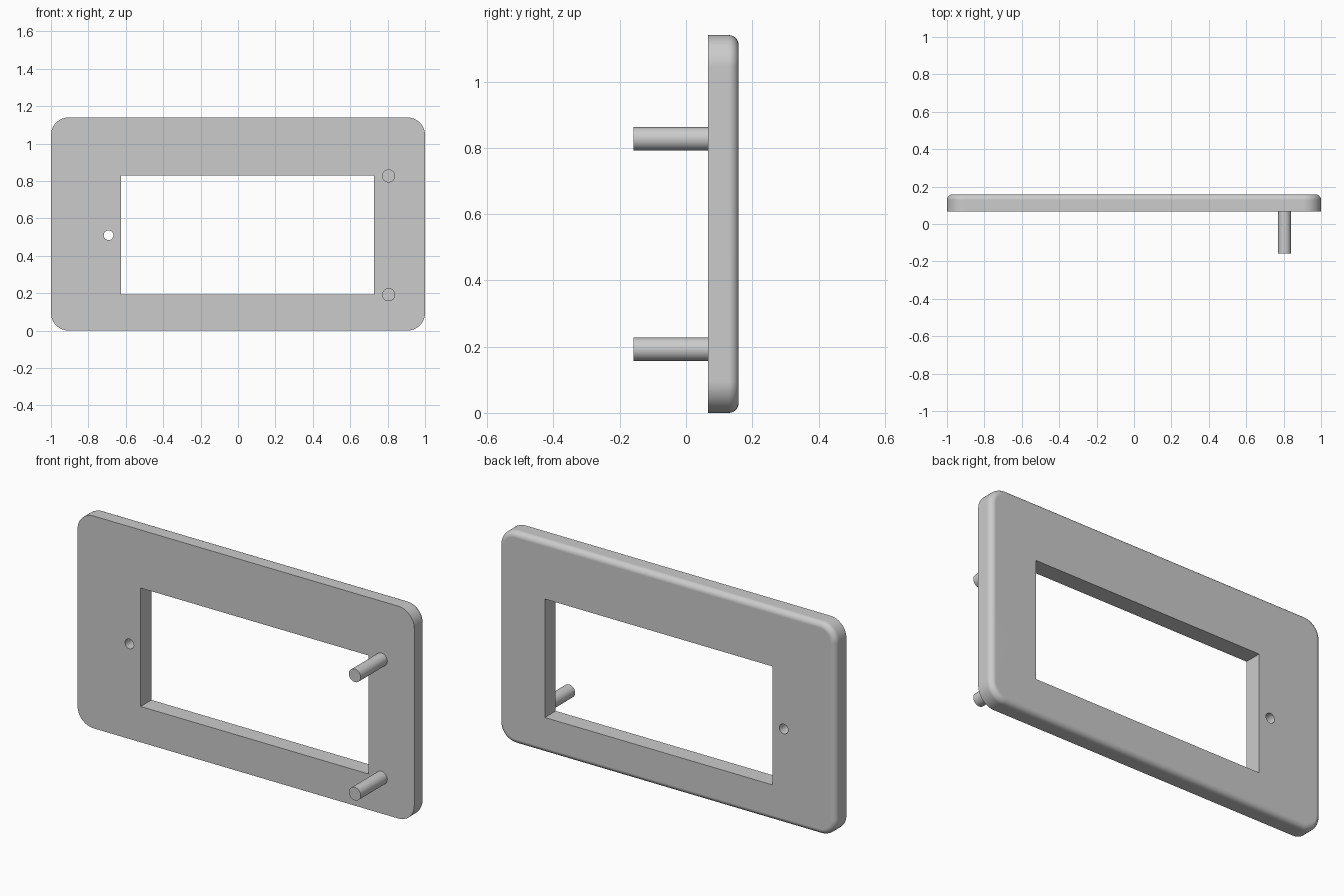
import bpy
import bmesh
from math import sin, cos, pi, radians
from mathutils import Matrix

cube = bpy.data.objects.get("Cube")
if cube:
    bpy.data.objects.remove(cube, do_unlink=True)

WIDTH, HEIGHT = 2.0, 1.14
FRONT, BACK = 0.067, 0.159
CORNER, FILLET = 0.095, 0.03

grey = bpy.data.materials.new("plain_grey")
grey.use_nodes = True
colour = (0.6, 0.6, 0.6, 1)
grey.diffuse_color = colour
grey.node_tree.nodes["Principled BSDF"].inputs["Base Color"].default_value = colour


def add_object(name, bm):
    bmesh.ops.recalc_face_normals(bm, faces=bm.faces)
    mesh = bpy.data.meshes.new(name)
    bm.to_mesh(mesh)
    bm.free()
    mesh.materials.append(grey)
    obj = bpy.data.objects.new(name, mesh)
    bpy.context.collection.objects.link(obj)
    return obj


def cylinder(name, x, z, radius, y0, y1, segments=32):
    bm = bmesh.new()
    place = Matrix.Translation((x, (y0 + y1) / 2, z)) @ Matrix.Rotation(pi / 2, 4, 'X')
    bmesh.ops.create_cone(bm, cap_ends=True, segments=segments, radius1=radius,
                          radius2=radius, depth=y1 - y0, matrix=place)
    return add_object(name, bm)


def box(name, x0, x1, y0, y1, z0, z1):
    bm = bmesh.new()
    place = Matrix.Translation(((x0 + x1) / 2, (y0 + y1) / 2, (z0 + z1) / 2))
    bmesh.ops.create_cube(bm, size=1, matrix=place @ Matrix.Diagonal((x1 - x0, y1 - y0, z1 - z0, 1)))
    return add_object(name, bm)


def rounded_ring(bm, inset, y, steps=12):
    """Rounded rectangle outline, shrunk evenly by inset."""
    ring = []
    for quarter, (sx, sz) in enumerate([(1, 1), (-1, 1), (-1, -1), (1, -1)]):
        cx = sx * (WIDTH / 2 - CORNER)
        cz = HEIGHT / 2 + sz * (HEIGHT / 2 - CORNER)
        for i in range(steps + 1):
            a = (quarter + i / steps) * pi / 2
            r = CORNER - inset
            ring.append(bm.verts.new((cx + r * cos(a), y, cz + r * sin(a))))
    return ring


def smooth(obj):
    bpy.ops.object.select_all(action='DESELECT')
    obj.select_set(True)
    bpy.context.view_layer.objects.active = obj
    bpy.ops.object.shade_smooth_by_angle(angle=radians(30))


# Plate: straight sides, rounded over at the back
bm = bmesh.new()
rings = [rounded_ring(bm, 0, FRONT)]
for i in range(9):
    a = i / 8 * pi / 2
    rings.append(rounded_ring(bm, FILLET * (1 - cos(a)), BACK - FILLET * (1 - sin(a))))
for low, high in zip(rings, rings[1:]):
    for i in range(len(low)):
        j = (i + 1) % len(low)
        bm.faces.new((low[i], low[j], high[j], high[i]))
bm.faces.new(rings[0])
bm.faces.new(rings[-1])
plate = add_object("face_plate", bm)

# Window and screw hole cut through the plate
cutters = [box("window_cutter", -0.625, 0.727, 0, 0.3, 0.192, 0.828),
           cylinder("screw_hole_cutter", -0.692, 0.51, 0.026, 0, 0.3)]
bpy.context.view_layer.objects.active = plate
for cutter in cutters:
    mod = plate.modifiers.new("cut", 'BOOLEAN')
    mod.operation = 'DIFFERENCE'
    mod.solver = 'EXACT'
    mod.object = cutter
    bpy.ops.object.modifier_apply(modifier=mod.name)
for cutter in cutters:
    bpy.data.objects.remove(cutter, do_unlink=True)
smooth(plate)
weighted = plate.modifiers.new("even_shading", 'WEIGHTED_NORMAL')
weighted.keep_sharp = True

# Locating pegs on the front
for name, z in (("upper_peg", 0.827), ("lower_peg", 0.192)):
    smooth(cylinder(name, 0.805, z, 0.035, -0.159, FRONT + 0.005))
